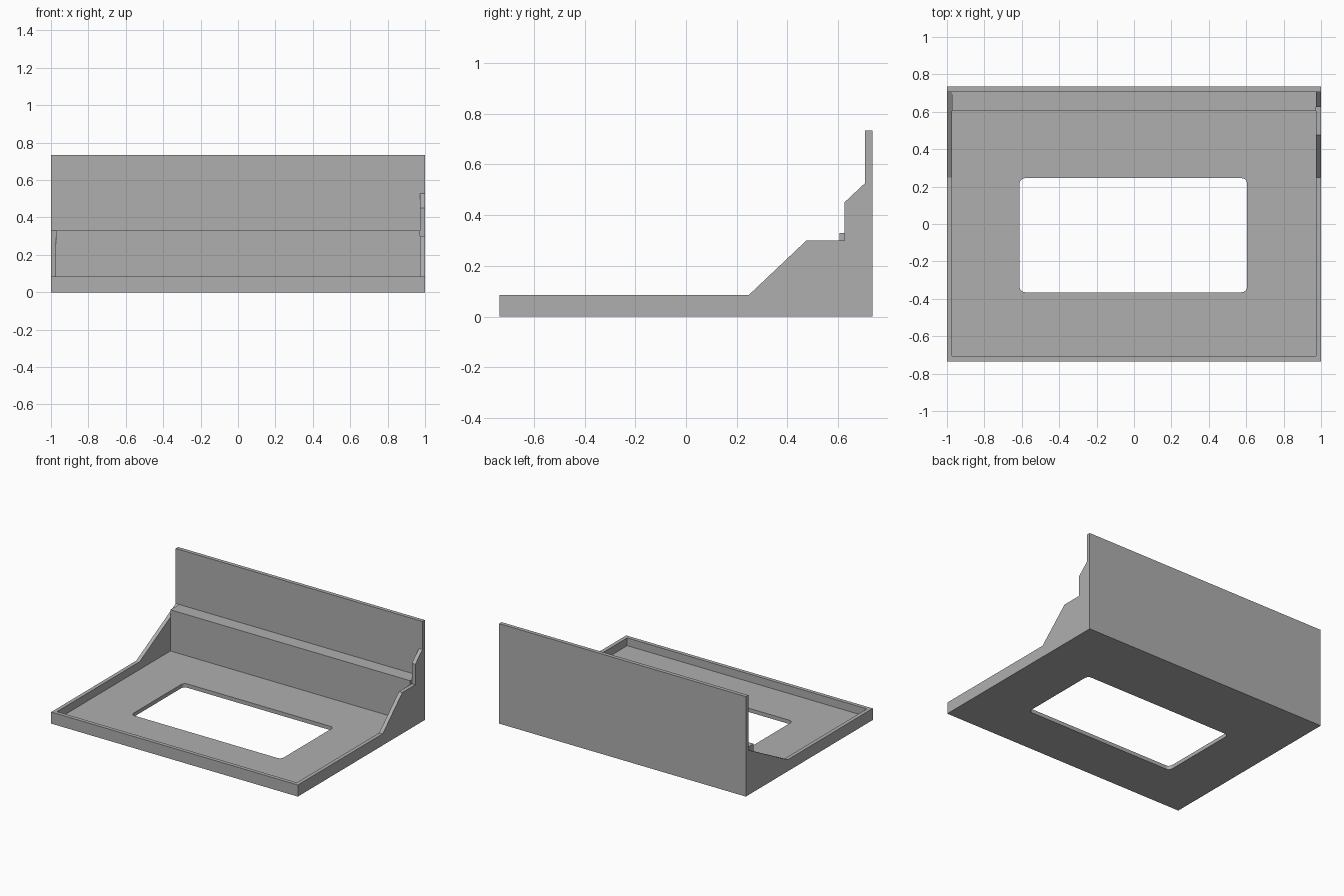
import bpy, bmesh
from mathutils import Vector

cube = bpy.data.objects.get("Cube")
if cube:
    bpy.data.objects.remove(cube, do_unlink=True)

grey = bpy.data.materials.new("plain_grey")
grey.use_nodes = True
colour = (0.43, 0.43, 0.43, 1)
grey.diffuse_color = colour
grey.node_tree.nodes["Principled BSDF"].inputs["Base Color"].default_value = colour

X, Y = 1.0, 0.735           # half width and half depth
T = 0.028                   # wall thickness
RIM, SHELF, TOP = 0.085, 0.33, 0.733
XI, YB = X - T, Y - T       # inner faces of the walls
SHELF_Y = 0.605


def extrude_profile(name, profile, x0, x1):
    """Extrude a (y, z) outline from x0 to x1."""
    bm = bmesh.new()
    face = bm.faces.new([bm.verts.new((x0, y, z)) for y, z in profile])
    out = bmesh.ops.extrude_face_region(bm, geom=[face])
    moved = [v for v in out["geom"] if isinstance(v, bmesh.types.BMVert)]
    bmesh.ops.translate(bm, verts=moved, vec=Vector((x1 - x0, 0, 0)))
    bmesh.ops.recalc_face_normals(bm, faces=bm.faces)
    mesh = bpy.data.meshes.new(name)
    bm.to_mesh(mesh)
    bm.free()
    mesh.materials.append(grey)
    obj = bpy.data.objects.new(name, mesh)
    bpy.context.scene.collection.objects.link(obj)
    return obj


def box(name, x0, x1, y0, y1, z0, z1):
    return extrude_profile(name, [(y0, z0), (y1, z0), (y1, z1), (y0, z1)], x0, x1)


# Floor panel with a rounded rectangular opening
floor = box("floor_panel", -XI, XI, -YB, SHELF_Y, 0, T)
cutter = box("opening_cutter", -0.612, 0.605, -0.365, 0.245, -0.1, 0.2)
bm = bmesh.new()
bm.from_mesh(cutter.data)
upright = [e for e in bm.edges
           if abs(e.verts[0].co.z - e.verts[1].co.z) > 0.1]
bmesh.ops.bevel(bm, geom=upright, offset=0.03, segments=6,
                profile=0.5, affect='EDGES')
bm.to_mesh(cutter.data)
bm.free()
cutter.hide_render = True
cutter.hide_viewport = True
cut = floor.modifiers.new("opening", 'BOOLEAN')
cut.operation = 'DIFFERENCE'
cut.solver = 'EXACT'
cut.object = cutter
bpy.context.view_layer.update()
cut_mesh = bpy.data.meshes.new_from_object(
    floor.evaluated_get(bpy.context.evaluated_depsgraph_get()))
floor.modifiers.clear()
floor.data = cut_mesh
bpy.data.objects.remove(cutter, do_unlink=True)

# Front rim, rear shelf and tall back wall
box("front_rim", -XI, XI, -Y, -YB, 0, RIM)
box("rear_shelf", -XI, XI, SHELF_Y, YB, 0, SHELF)
box("back_wall", -X, X, YB, Y, 0, TOP)

# Side walls: a plain slope on one side, a stepped outline on the other
start = [(YB, 0), (-Y, 0), (-Y, RIM), (0.248, RIM)]
extrude_profile("right_sloped_wall", start + [(YB, SHELF)], -X, -XI)
extrude_profile("left_stepped_wall",
                start + [(0.475, 0.3), (0.625, 0.3), (0.625, 0.45), (YB, 0.527)],
                XI, X)
